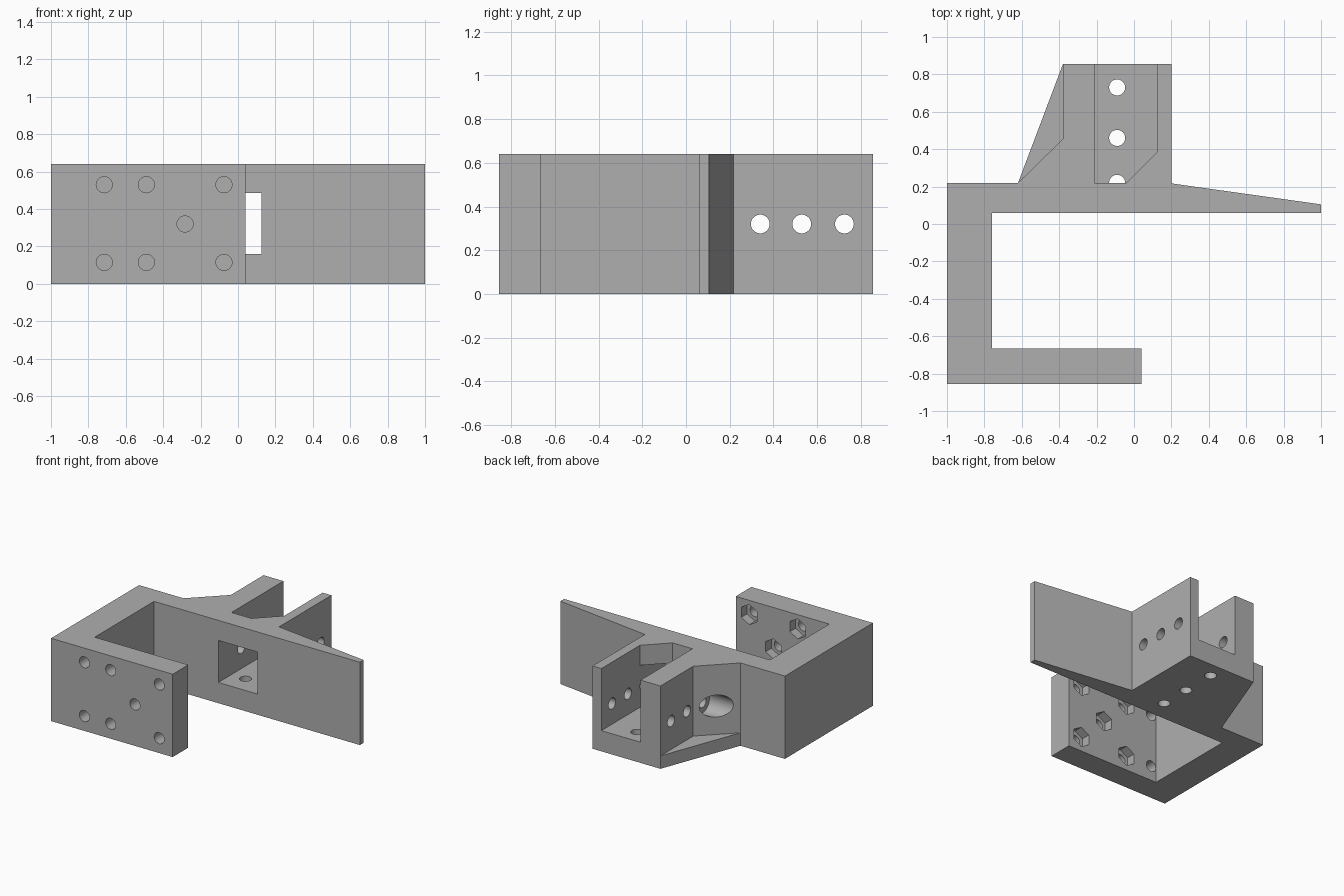
import bpy
import bmesh
import math
from mathutils import Matrix, Vector

cube = bpy.data.objects.get("Cube")
if cube:
    bpy.data.objects.remove(cube, do_unlink=True)

HEIGHT = 0.64
BOLT = 0.043
MID = HEIGHT / 2

grey = bpy.data.materials.new("plain_grey")
grey.use_nodes = True
colour = (0.43, 0.43, 0.43, 1)
grey.diffuse_color = colour
grey.node_tree.nodes["Principled BSDF"].inputs["Base Color"].default_value = colour


def add_object(name, bm):
    bmesh.ops.recalc_face_normals(bm, faces=bm.faces[:])
    mesh = bpy.data.meshes.new(name)
    bm.to_mesh(mesh)
    bm.free()
    mesh.materials.append(grey)
    obj = bpy.data.objects.new(name, mesh)
    bpy.context.collection.objects.link(obj)
    return obj


def prism(name, outline, bottom, top):
    """Extrude a plan outline between two heights."""
    bm = bmesh.new()
    face = bm.faces.new([bm.verts.new((x, y, bottom)) for x, y in outline])
    result = bmesh.ops.extrude_face_region(bm, geom=[face])
    verts = [g for g in result["geom"] if isinstance(g, bmesh.types.BMVert)]
    bmesh.ops.translate(bm, verts=verts, vec=(0, 0, top - bottom))
    return add_object(name, bm)


def rod(name, start, end, radius, sides=32):
    """Cylinder or hexagonal bar between two points."""
    start, end = Vector(start), Vector(end)
    axis = end - start
    turn = axis.to_track_quat("Z", "Y").to_matrix().to_4x4()
    bm = bmesh.new()
    bmesh.ops.create_cone(bm, cap_ends=True, segments=sides, radius1=radius,
                          radius2=radius, depth=axis.length,
                          matrix=Matrix.Translation((start + end) / 2) @ turn)
    return add_object(name, bm)


# Main body: clamp-shaped arm, tapered plate and rear socket block
body = prism("bracket_body", [
    (-1, -0.855), (0.04, -0.855), (0.04, -0.665), (-0.76, -0.665),
    (-0.76, 0.06), (1, 0.06), (1, 0.105), (0.2, 0.217), (0.2, 0.855),
    (-0.38, 0.855), (-0.62, 0.22), (-1, 0.22)], 0, HEIGHT)

cutters = []

# Window and channel, with the slanted end above the window
cutters.append(prism("window_cutter", [
    (-0.21, -0.2), (0.125, -0.2), (0.125, 1), (-0.21, 1)], 0.16, 0.485))
cutters.append(prism("channel_cutter", [
    (-0.21, 0.22), (-0.04, 0.22), (0.125, 0.385), (0.125, 1), (-0.21, 1)],
    0.3, 0.8))

# Side pocket above the low ledge
cutters.append(prism("ledge_cutter", [
    (-0.62, 0.22), (-0.38, 0.455), (-0.38, 1), (-0.7, 1)], 0.1, 0.8))

# Bolt holes across the socket walls, with a wide access bore
for y in (0.34, 0.53, 0.725):
    cutters.append(rod("cross_hole_cutter", (-0.6, y, MID), (0.4, y, MID), BOLT))
cutters.append(rod("access_bore_cutter", (-0.8, 0.34, MID), (-0.38, 0.34, MID), 0.085))

# Bolt holes through the channel floor
for y in (0.22, 0.46, 0.73):
    cutters.append(rod("floor_hole_cutter", (-0.09, y, -0.2), (-0.09, y, 0.25), BOLT))

# Front arm bolt holes, with nut recesses where there is room
columns = [(-0.715, z) for z in (0.115, 0.53)]
nut_spots = [(x, z) for x in (-0.49, -0.075) for z in (0.115, 0.53)]
nut_spots.append((-0.283, MID))
for x, z in columns + nut_spots:
    cutters.append(rod("front_hole_cutter", (x, -1, z), (x, -0.5, z), BOLT))
for x, z in nut_spots:
    cutters.append(rod("nut_cutter", (x, -0.735, z), (x, -0.5, z), 0.078, 6))

# Cut everything, bake the result and drop the cutters
for cutter in cutters:
    cutter.hide_render = True
    mod = body.modifiers.new(cutter.name, "BOOLEAN")
    mod.operation = "DIFFERENCE"
    mod.solver = "EXACT"
    mod.object = cutter
bpy.context.view_layer.update()
graph = bpy.context.evaluated_depsgraph_get()
baked = bpy.data.meshes.new_from_object(body.evaluated_get(graph))
body.modifiers.clear()
body.data = baked
for cutter in cutters:
    bpy.data.objects.remove(cutter, do_unlink=True)

# One colour, crisp edges and smooth bores
baked.materials.clear()
baked.materials.append(grey)
for face in baked.polygons:
    face.material_index = 0
bpy.ops.object.select_all(action="DESELECT")
body.select_set(True)
bpy.context.view_layer.objects.active = body
bpy.ops.object.shade_smooth_by_angle(angle=math.radians(30))
